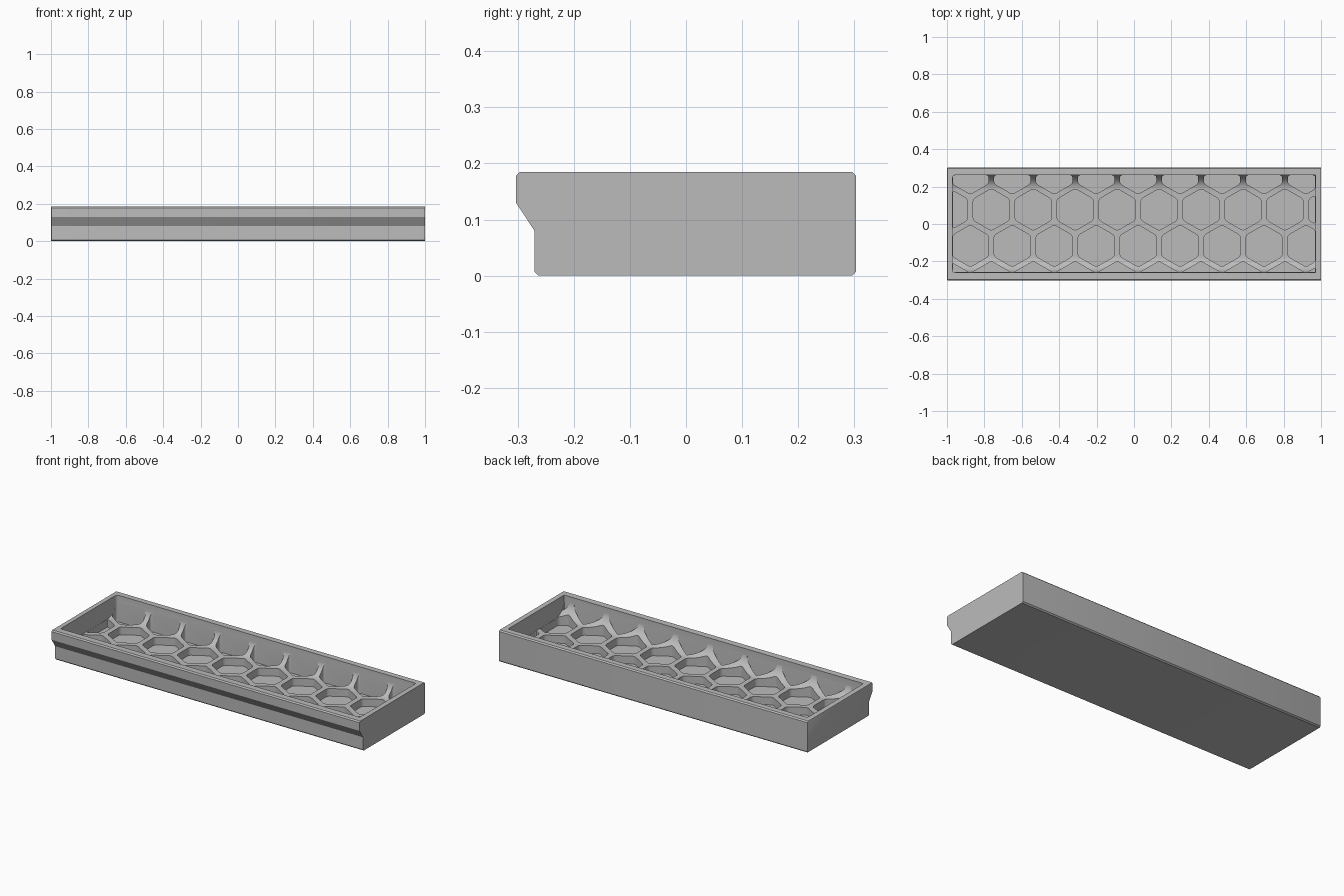
import bpy, bmesh, math
from mathutils import Vector

if "Cube" in bpy.data.objects:
    bpy.data.objects.remove(bpy.data.objects["Cube"])

grey = bpy.data.materials.new("plain grey")
grey.use_nodes = True
grey.diffuse_color = (0.5, 0.5, 0.5, 1)
grey.node_tree.nodes["Principled BSDF"].inputs["Base Color"].default_value = (0.5, 0.5, 0.5, 1)

END, BACK, FRONT = 0.97, 0.262, -0.258     # inner wall positions
FLOOR, RIB, CURVE = 0.03, 0.075, 0.085     # pocket floor, rib height, rib sweep radius
PITCH, RADIUS = 0.2243, 0.112              # honeycomb spacing and cell radius


def add_prism(bm, points, depth):
    """Extrude a closed 3D outline along a depth vector."""
    face = bm.faces.new([bm.verts.new(p) for p in points])
    out = bmesh.ops.extrude_face_region(bm, geom=[face])
    verts = [v for v in out["geom"] if isinstance(v, bmesh.types.BMVert)]
    bmesh.ops.translate(bm, vec=depth, verts=verts)


def finish(bm, name):
    bmesh.ops.recalc_face_normals(bm, faces=bm.faces)
    mesh = bpy.data.meshes.new(name)
    bm.to_mesh(mesh)
    bm.free()
    mesh.materials.append(grey)
    obj = bpy.data.objects.new(name, mesh)
    bpy.context.collection.objects.link(obj)
    return obj


def combine(obj, tool, operation):
    mod = obj.modifiers.new(tool.name, "BOOLEAN")
    mod.operation, mod.object, mod.solver = operation, tool, "EXACT"
    bpy.context.view_layer.objects.active = obj
    bpy.ops.object.modifier_apply(modifier=mod.name)
    bpy.data.objects.remove(tool)


def round_uprights(bm, width, test=lambda v: True):
    edges = [e for e in bm.edges
             if abs(e.verts[0].co.z - e.verts[1].co.z) > 0.05 and test(e.verts[0].co)]
    bmesh.ops.bevel(bm, geom=edges, offset=width, segments=4, profile=0.5,
                    affect="EDGES", clamp_overlap=True)


def clip(poly, axis, limit, sign):
    """Trim a flat outline against one wall."""
    out = []
    for a, b in zip(poly, poly[1:] + poly[:1]):
        da, db = sign * (limit - a[axis]), sign * (limit - b[axis])
        if da >= 0:
            out.append(a)
        if da * db < 0:
            out.append(a.lerp(b, da / (da - db)))
    return out


# Outer body: side profile with a front step, swept along x
side = [(-0.263, 0), (0.296, 0), (0.303, 0.007), (0.303, 0.178), (0.296, 0.185),
        (-0.296, 0.185), (-0.303, 0.178), (-0.303, 0.13), (-0.27, 0.08), (-0.27, 0.007)]
bm = bmesh.new()
add_prism(bm, [(-1, y, z) for y, z in side], (2, 0, 0))
rim = [e for e in bm.edges if all(v.co.x < -0.99 for v in e.verts)]
bmesh.ops.bevel(bm, geom=rim, offset=0.006, segments=2, profile=0.5, affect="EDGES")
tray = finish(bm, "tray")

# Cavity whose bottom sweeps up to the front and back walls
arc = [math.radians(9 * i) for i in range(11)]
sweep = [(BACK - CURVE + CURVE * math.sin(a), RIB + CURVE * (1 - math.cos(a))) for a in arc]
sweep += [(BACK, 0.3), (FRONT, 0.3)]
sweep += [(FRONT + CURVE - CURVE * math.sin(a), RIB + CURVE * (1 - math.cos(a)))
          for a in reversed(arc)]
bm = bmesh.new()
add_prism(bm, [(-END - 0.1, y, z) for y, z in sweep], (2 * END + 0.2, 0, 0))
cavity = finish(bm, "cavity")
bm = bmesh.new()
corners = [(-END, FRONT - 0.001), (END, FRONT - 0.001), (END, BACK + 0.001), (-END, BACK + 0.001)]
add_prism(bm, [(x, y, 0.01) for x, y in corners], (0, 0, 0.25))
round_uprights(bm, 0.02, lambda v: v.x < 0)
combine(cavity, finish(bm, "cavity_outline"), "INTERSECT")
combine(tray, cavity, "DIFFERENCE")

# Honeycomb pockets, trimmed at the walls and with rounded corners
cells = bmesh.new()
for row in range(-2, 2):
    y = 0.077 + row * PITCH * math.sqrt(3) / 2
    for column in range(-6, 7):
        x = -0.09 + column * PITCH + (PITCH / 2 if row % 2 else 0)
        poly = [Vector((x + RADIUS * math.sin(i * math.pi / 3),
                        y + RADIUS * math.cos(i * math.pi / 3), FLOOR)) for i in range(6)]
        for axis, limit, sign in ((0, END - 0.001, 1), (0, -END + 0.001, -1),
                                  (1, BACK - 0.001, 1), (1, FRONT + 0.001, -1)):
            poly = clip(poly, axis, limit, sign) if poly else poly
        if len(poly) < 3 or max(p.x for p in poly) - min(p.x for p in poly) < 0.03:
            continue
        cell = bmesh.new()
        add_prism(cell, poly, (0, 0, 0.2))
        round_uprights(cell, 0.013)
        part = bpy.data.meshes.new("cell")
        cell.to_mesh(part)
        cell.free()
        cells.from_mesh(part)
        bpy.data.meshes.remove(part)
combine(tray, finish(cells, "pockets"), "DIFFERENCE")

# Smooth the curved sweeps, keep real edges sharp
bpy.ops.object.select_all(action="DESELECT")
tray.select_set(True)
bpy.context.view_layer.objects.active = tray
bpy.ops.object.shade_smooth_by_angle(angle=math.radians(28))
